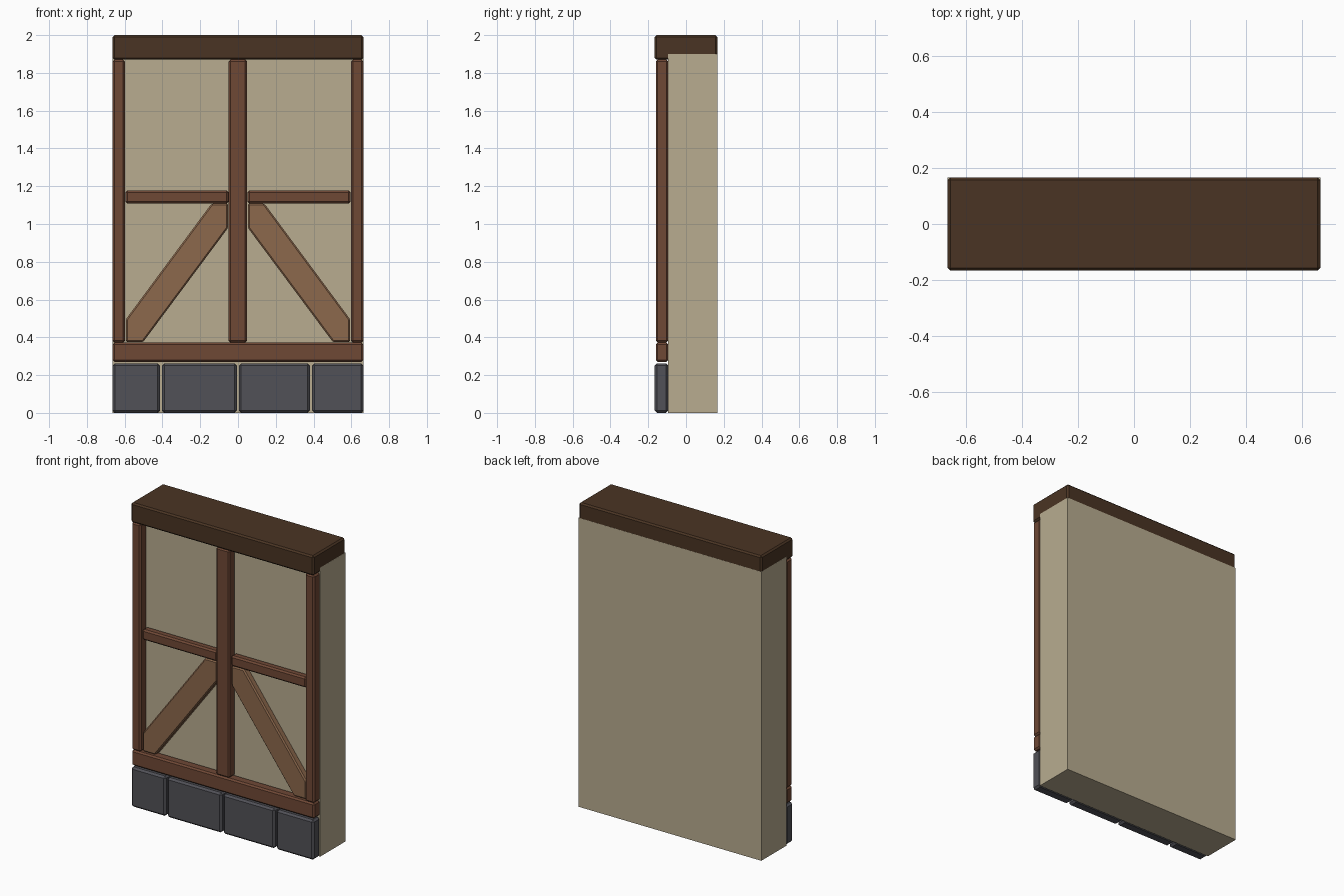
import bpy, bmesh

if "Cube" in bpy.data.objects:
    bpy.data.objects.remove(bpy.data.objects["Cube"])


def material(name, rgb):
    lin = [((c / 255 + 0.055) / 1.055) ** 2.4 for c in rgb]
    m = bpy.data.materials.new(name)
    m.diffuse_color = (*lin, 1)
    m.use_nodes = True
    m.node_tree.nodes["Principled BSDF"].inputs["Base Color"].default_value = m.diffuse_color
    return m


PLASTER = material("plaster", (184, 172, 144))
DARK = material("dark_wood", (74, 52, 35))
WOOD = material("brown_wood", (111, 72, 53))
LIGHT = material("light_wood", (140, 104, 76))
STONE = material("grey_stone", (81, 81, 87))


def prism(name, outline, y0, y1, mat, bevel=0.0):
    """Extrude an (x, z) outline from y0 to y1, with chamfered edges."""
    bm = bmesh.new()
    face = bm.faces.new([bm.verts.new((x, y0, z)) for x, z in outline])
    ext = bmesh.ops.extrude_face_region(bm, geom=[face])
    verts = [g for g in ext["geom"] if isinstance(g, bmesh.types.BMVert)]
    bmesh.ops.translate(bm, verts=verts, vec=(0, y1 - y0, 0))
    if bevel:
        bmesh.ops.bevel(bm, geom=bm.edges[:], offset=bevel, segments=1,
                        profile=0.5, affect='EDGES')
    bmesh.ops.recalc_face_normals(bm, faces=bm.faces[:])
    me = bpy.data.meshes.new(name)
    bm.to_mesh(me)
    bm.free()
    me.materials.append(mat)
    ob = bpy.data.objects.new(name, me)
    bpy.context.collection.objects.link(ob)
    return ob


def box(name, x0, x1, y0, y1, z0, z1, mat, bevel=0.01):
    return prism(name, [(x0, z0), (x1, z0), (x1, z1), (x0, z1)], y0, y1, mat, bevel)


W, D, BACK = 0.664, 0.166, -0.094

# Plaster wall slab and the heavy beam capping it
box("wall", -W - 0.0005, W + 0.0005, -0.095, D + 0.0005, 0, 1.9, PLASTER, 0)
box("top_beam", -W, W, -D, D, 1.87, 2.0, DARK)

# Foundation stones
for i, (a, b) in enumerate([(-W, -0.413), (-0.402, -0.006), (0.005, 0.38), (0.393, W)]):
    box(f"foundation_stone_{i + 1}", a, b, -D, BACK, 0, 0.262, STONE, 0.012)

# Sill and upright posts
box("sill", -W, W, -0.16, BACK, 0.27, 0.372, WOOD)
box("centre_post", -0.05, 0.048, -0.16, BACK, 0.372, 1.87, WOOD)

# Mirrored posts, rails and diagonal braces
brace = [(0.14, 1.108), (0.052, 1.108), (0.052, 0.98),
         (0.503, 0.374), (0.594, 0.374), (0.594, 0.495)]
for side, s in (("left", -1), ("right", 1)):
    box(f"{side}_post", *sorted((s * 0.598, s * W)), -0.16, BACK, 0.372, 1.87, WOOD)
    box(f"{side}_rail", *sorted((s * 0.05, s * 0.596)), -0.147, BACK, 1.108, 1.177, WOOD)
    prism(f"{side}_brace", [(s * x, z) for x, z in brace], -0.143, BACK, LIGHT, 0.008)
